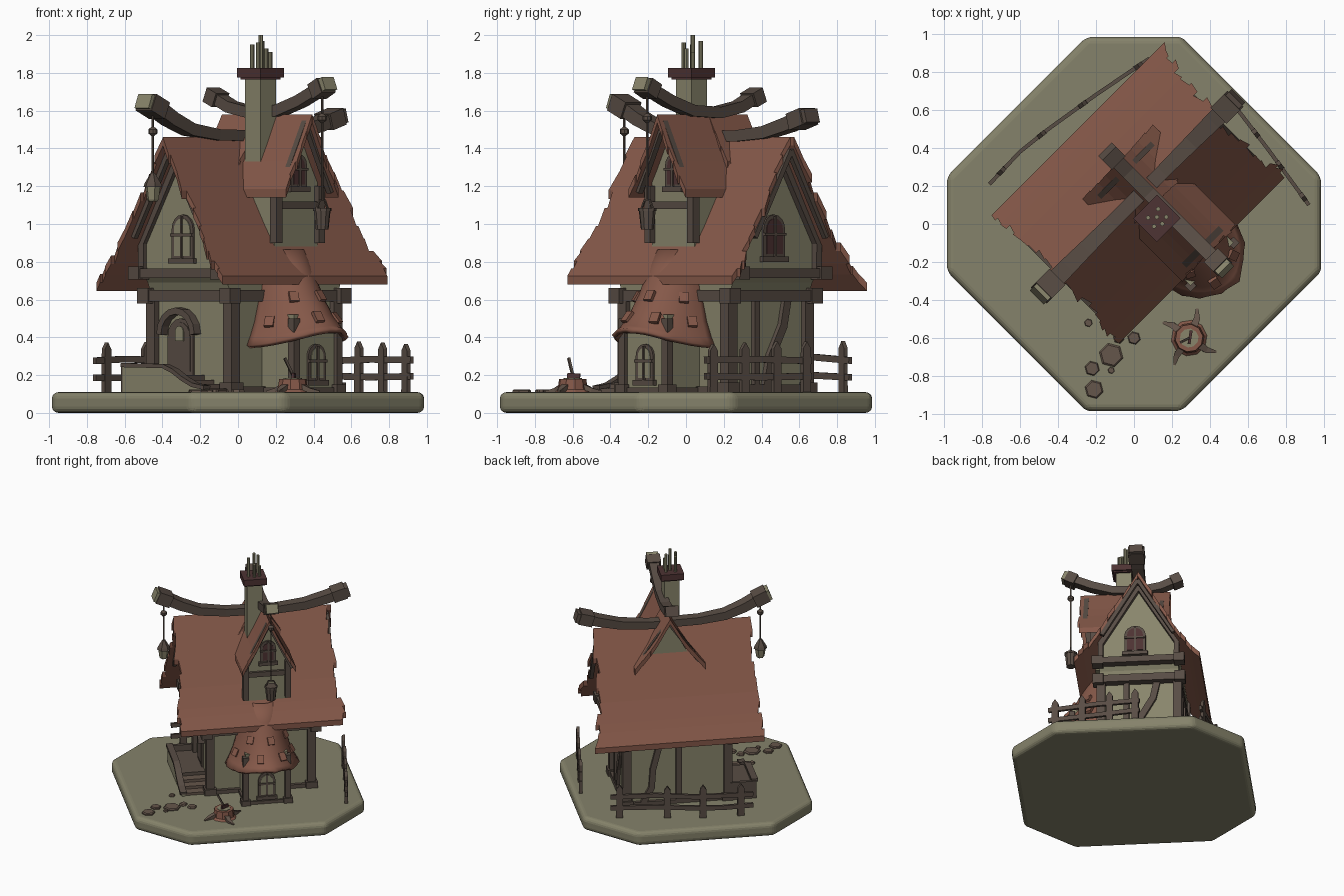
import bpy, bmesh, math, random
from mathutils import Vector, Matrix

if "Cube" in bpy.data.objects:
    bpy.data.objects.remove(bpy.data.objects["Cube"])
random.seed(4)
# The house is laid out square in a local frame, then turned 45 degrees
ROT = Matrix.Rotation(math.radians(45), 4, 'Z')

def mat(name, r, g, b):
    m = bpy.data.materials.new(name)
    m.diffuse_color = (r, g, b, 1)
    m.use_nodes = True
    m.node_tree.nodes["Principled BSDF"].inputs["Base Color"].default_value = m.diffuse_color
    return m
WALL = mat("olive_plaster", .25, .235, .148)
ROOF = mat("red_brown_shingle", .235, .098, .066)
WOOD = mat("dark_timber", .098, .073, .058)
PLUM = mat("plum_brown", .075, .033, .033)
STONE = mat("brown_stone", .13, .092, .07)
GREEN = mat("moss_ground", .235, .225, .145)

def loc(x, y):  # world to local plan coordinates
    return (x + y) / 2 ** .5, (y - x) / 2 ** .5

def mesh(name, verts, faces, m, smooth=False):
    bm = bmesh.new()
    vs = [bm.verts.new(ROT @ Vector(v)) for v in verts]
    for f in faces:
        bm.faces.new([vs[i] for i in f])
    bmesh.ops.recalc_face_normals(bm, faces=bm.faces)
    me = bpy.data.meshes.new(name)
    bm.to_mesh(me)
    bm.free()
    me.materials.append(m)
    if smooth:
        for p in me.polygons:
            p.use_smooth = True
    ob = bpy.data.objects.new(name, me)
    bpy.context.collection.objects.link(ob)
    return ob

def loft(name, rings, m):
    n = len(rings[0])
    fs = [(k*n+i, k*n+(i+1) % n, (k+1)*n+(i+1) % n, (k+1)*n+i) for k in range(len(rings)-1) for i in range(n)]
    fs += [tuple(range(n)), tuple(range((len(rings)-1)*n, len(rings)*n))]
    return mesh(name, [v for r in rings for v in r], fs, m)

def prism(name, axis, poly, a, b, m):
    P = {'x': lambda p, t: (t, p[0], p[1]), 'y': lambda p, t: (p[0], t, p[1]), 'z': lambda p, t: (p[0], p[1], t)}[axis]
    return loft(name, [[P(p, t) for p in poly] for t in (a, b)], m)

def box(name, x0, x1, y0, y1, z0, z1, m):
    return prism(name, 'z', [(x0, y0), (x1, y0), (x1, y1), (x0, y1)], z0, z1, m)

def cyl(name, x, y, prof, n, m):
    return loft(name, [[(x + r*math.cos(6.2832*i/n), y + r*math.sin(6.2832*i/n), z) for i in range(n)] for r, z in prof], m)

def beam(name, pts, w, h, m, sc=None):
    pts = [Vector(p) for p in pts]
    up = Vector((0, 1, 0)) if abs((pts[-1]-pts[0]).normalized().z) > .9 else Vector((0, 0, 1))
    rings = []
    for i, p in enumerate(pts):
        t = (pts[min(i+1, len(pts)-1)] - pts[max(i-1, 0)]).normalized()
        s = t.cross(up).normalized()
        n = s.cross(t)
        k = sc[i] if sc else 1
        rings.append([p + s*w*k*a/2 + n*h*k*b/2 for a, b in ((-1, -1), (1, -1), (1, 1), (-1, 1))])
    return loft(name, rings, m)

def arch(c, z0, z1, w):
    h = z1 - w/2
    return [(c-w/2, z0), (c+w/2, z0)] + [(c + w/2*math.cos(a*math.pi/8), h + w/2*math.sin(a*math.pi/8)) for a in range(9)]

def window(name, axis, pos, out, c, z0, z1, w, glass=PLUM, bars=True):
    prism(name + "_frame", axis, arch(c, z0, z1, w), pos - out*.01, pos + out*.012, WOOD)
    prism(name + "_pane", axis, arch(c, z0+.02, z1-.02, w-.04), pos, pos + out*.016, glass)
    if bars:
        zm = z0 + (z1-z0)*.55
        for a, b, d, e in ((c-.007, c+.007, z0, z1-.01), (c-w/2, c+w/2, zm-.007, zm+.007), (c-w*.6, c+w*.6, z0-.02, z0+.008)):
            prism(name + "_bar", axis, [(a, d), (b, d), (b, e), (a, e)], pos, pos + out*.024, WOOD)

def slope(name, axis, ridge, sign, prof, t0, t1, jit, rows=10, th=.045):
    # roof side made of courses with ragged ends
    def at(f):
        f *= len(prof) - 1
        i = min(int(f), len(prof)-2)
        return [prof[i][k] + (prof[i+1][k]-prof[i][k])*(f-i) for k in (0, 1)]
    vs, fs = [], []
    for r in range(rows):
        a, b = random.uniform(-jit, jit), random.uniform(-jit, jit)
        for q in (0, 1):
            d, z = at((r+q)/rows)
            fl = .05*((r+q)/rows)**2 if jit > .01 else 0
            for t in (t0 - fl + a*(.4+q), t1 + fl + b*(.4+q)):
                for dz in (0, -th):
                    o = ridge + sign*d
                    vs.append((t, o, z+dz) if axis == 'x' else (o, t, z+dz))
        k = 8*r
        fs += [tuple(k+i for i in f) for f in ((0, 2, 6, 4), (1, 3, 7, 5), (0, 1, 5, 4), (2, 3, 7, 6), (0, 2, 3, 1), (4, 6, 7, 5))]
    return mesh(name, vs, fs, ROOF)

# Ground slab, a square with cut corners and soft edges
oct_pts = [(.25, -.985), (.985, -.25), (.985, .25), (.25, .985), (-.25, .985), (-.985, .25), (-.985, -.25), (-.25, -.985)]
base = prism("ground_slab", 'z', [loc(*p) for p in oct_pts], 0, .11, GREEN)
bv = base.modifiers.new("soft", 'BEVEL')
bv.width, bv.segments = .035, 4

# Walls: lower storey, flared jetty and gabled upper storey
YC, XL, XR, YF, YB = .088, -.25, .52, -.2, .375
box("lower_walls", XL, XR, YF, YB, .1, .66, WALL)
loft("jetty", [[(XL-e, YF-.01), (XR+e, YF-.01), (XR+e, YB+.01), (XL-e, YB+.01)] and
     [(x, y, z) for x, y in ((XL-e, YF-.01), (XR+e, YF-.01), (XR+e, YB+.01), (XL-e, YB+.01))] for e, z in ((.02, .64), (.04, .69), (.08, .74))], WALL)
prism("upper_walls", 'x', [(YF, .74), (YB, .74), (YB, .90), (YC, 1.39), (YF, .90)], XL-.08, XR+.07, WALL)
for s, x in ((-1, XL), (1, XR)):
    for z0, z1, e in ((.59, .65, .03), (.715, .765, .1)):
        box("jetty_beam", x+s*e-.03, x+s*e+.03, YF-.04, YB+.04, z0, z1, WOOD)
        for y in (YF-.02, YB+.02):
            box("beam_end", x+s*e-.04, x+s*e+.04, y-.04, y+.04, z0-.01, z1+.01, WOOD)
    box("end_sill", x-.03, x+.03, YF, YB, .1, .15, WOOD)
    xg = x + s*.085
    for k in (-1, 1):
        beam("gable_trim", [(xg, YC+k*.285, .75), (xg, YC+k*.285, .90), (xg, YC+k*.13, 1.16), (xg, YC, 1.38)], .04, .04, WOOD)
        beam("roof_strut", [(x+s*.17, YC+k*.27, .93), (x+s*.17, YC, 1.39)], .03, .03, WOOD)
    for y in (YF, YB):
        box("corner_post", x-.032, x+.032, y-.032, y+.032, .1, .6, WOOD)
        box("post_foot", x-.045, x+.045, y-.045, y+.045, .1, .16, WOOD)
for y in (YF, YB):
    box("side_plate", XL, XR, y-.03, y+.03, .59, .65, WOOD)
    box("side_sill", XL, XR, y-.025, y+.025, .1, .14, WOOD)
box("back_post", .1, .145, YB-.02, YB+.025, .1, .6, WOOD)
beam("back_brace", [(.40, YB, .12), (.33, YB, .25), (.32, YB, .4), (.27, YB, .6)], .045, .05, WOOD)
beam("end_brace", [(XR, .06, .12), (XR, .10, .3), (XR, .19, .46), (XR, .22, .6)], .05, .05, WOOD)
box("end_post", XR-.02, XR+.025, -.03, .01, .1, .6, WOOD)
window("left_gable_window", 'x', XL-.08, -1, .075, .81, 1.05, .16, WALL)
window("right_gable_window", 'x', XR+.07, 1, .06, .82, 1.05, .16)

# Main roof
slope("main_roof_front", 'x', YC, -1, [(0, 1.46), (.14, 1.225), (.28, .99), (.39, .825), (.475, .725)], -.47, .70, .022)
slope("main_roof_back", 'x', YC, 1, [(0, 1.46), (.14, 1.215), (.28, .97), (.39, .80), (.475, .69)], -.47, .72, .022)

# Cross gable with front and back dormers
CX = .17
prism("front_dormer_wall", 'y', [(CX-.16, .84), (CX+.16, .84), (CX+.16, 1.22), (CX, 1.52), (CX-.16, 1.22)], -.265, .03, WALL)
prism("back_dormer_wall", 'y', [(CX-.21, 1.15), (CX+.21, 1.15), (CX, 1.52)], .0, .2, WALL)
for s in (-1, 1):
    slope("dormer_roof_front", 'y', CX, s, [(0, 1.58), (.10, 1.37), (.205, 1.185)], -.385, .02, .008, 5)
    slope("dormer_roof_back", 'y', CX, s, [(0, 1.58), (.12, 1.37), (.27, 1.19)], .0, .29, .008, 5)
    box("dormer_post", CX+s*.16-.022, CX+s*.16+.022, -.30, -.25, .90, 1.2, WOOD)
    beam("dormer_barge", [(CX+s*.185, -.34, 1.17), (CX, -.34, 1.54)], .035, .035, WOOD)
    beam("back_barge", [(CX+s*.23, .23, 1.2), (CX, .23, 1.53)], .03, .035, WOOD)
box("dormer_rail", CX-.18, CX+.18, -.285, -.25, 1.08, 1.12, WOOD)
window("dormer_window", 'y', -.265, -1, CX+.01, 1.19, 1.37, .12)

# Ridge beams, upswept with chunky caps
beam("main_ridge_beam", [(-.54, YC, 1.62), (-.42, YC, 1.555), (-.28, YC, 1.5), (-.08, YC, 1.472), (.3, YC, 1.465),
     (.52, YC, 1.485), (.68, YC, 1.525), (.79, YC, 1.56)], .085, .065, WOOD, [1.15, 1.1, 1, .9, .9, 1, 1.1, 1.15])
beam("main_beam_cap_left", [(-.60, YC, 1.645), (-.50, YC, 1.60)], .12, .095, WOOD)
beam("main_beam_tip_left", [(-.62, YC, 1.652), (-.59, YC, 1.64)], .105, .08, WALL)
beam("main_beam_cap_right", [(.73, YC, 1.54), (.83, YC, 1.57)], .12, .09, WOOD)
beam("main_beam_tip_right", [(.82, YC, 1.565), (.855, YC, 1.575)], .1, .075, WOOD)
beam("cross_ridge_beam", [(CX, .33, 1.67), (CX, .22, 1.62), (CX, .06, 1.59), (CX, -.14, 1.60), (CX, -.3, 1.65), (CX, -.46, 1.72)], .075, .06, WOOD)
beam("cross_cap_back", [(CX, .30, 1.655), (CX, .37, 1.685)], .1, .08, WOOD)
beam("cross_cap_front", [(CX, -.42, 1.70), (CX, -.49, 1.735)], .105, .085, WOOD)
beam("cross_tip_front", [(CX, -.485, 1.732), (CX, -.515, 1.745)], .09, .07, WALL)

# Chimney with collar and pipes
HX, HY = .106, -.064
prism("chimney_stack", 'z', [(HX+a*.058, HY+b*.058) for a, b in ((-1, -1), (1, -1), (1, 1), (-1, 1))], 1.3, 1.79, WALL)
for w, z0, z1 in ((.075, 1.765, 1.785), (.088, 1.775, 1.825)):
    box("chimney_collar", HX-w, HX+w, HY-w, HY+w, z0, z1, PLUM)
for dx, dy, z in ((-.04, -.02, 1.96), (0, -.04, 1.93), (.04, -.03, 1.91), (-.03, .035, 1.95), (.005, .005, 2.0), (.04, .03, 1.97)):
    cyl("chimney_pipe", HX+dx, HY+dy, [(.012, 1.82), (.012, z)], 8, WALL)

# Bay with bell-shaped roof
box("bay_walls", -.02, .30, -.44, YF, .1, .52, WALL)
for x in (-.02, .30):
    box("bay_post", x-.022, x+.022, -.462, -.418, .1, .5, WOOD)
    box("bay_foot", x-.035, x+.035, -.475, -.405, .1, .15, WOOD)
    box("bay_side_sill", x-.015, x+.015, -.44, YF, .1, .135, WOOD)
box("bay_sill", -.02, .30, -.455, -.43, .1, .135, WOOD)
box("bay_lintel", -.02, .30, -.455, -.43, .42, .46, WOOD)
window("bay_window", 'y', -.44, -1, .14, .165, .365, .13, WALL)
N, vs, BX = 24, [], .14
bell = [(.11, .10, .86), (.145, .175, .74), (.17, .235, .62), (.205, .31, .51), (.24, .37, .45), (.27, .405, .435)]
for k, (a, b, z) in enumerate(bell):
    for i in range(N+1):
        t = math.pi*(1 + i/N)
        j = 1 + (random.uniform(-.03, .03) if k == 5 else 0)
        vs.append((BX + a*j*math.cos(t), -.19 + b*j*math.sin(t), z - .085*(k/5)**2*math.cos(t)**2))
bay = mesh("bay_roof", vs, [(k*(N+1)+i, k*(N+1)+i+1, (k+1)*(N+1)+i+1, (k+1)*(N+1)+i) for k in range(5) for i in range(N)], ROOF, True)
so = bay.modifiers.new("thick", 'SOLIDIFY')
so.thickness, so.offset = .025, 0
for t, k in ((200, 3), (232, 2), (255, 3), (280, 2), (300, 3), (330, 2), (340, 3)):
    a, b, z = bell[k]
    c, s = math.cos(math.radians(t)), math.sin(math.radians(t))
    z -= .085*(k/5)**2*c*c
    beam("loose_shingle", [(BX+a*c*1.03, -.19+b*s*1.03, z+.025), (BX+a*c*1.17, -.19+b*s*1.17, z-.025)], .05, .02, ROOF)

# Door, hood and porch steps with curved side wall
window("door", 'x', XL, -1, .17, .2, .5, .19, WOOD, False)
prism("door_light", 'x', arch(.17, .38, .46, .06), XL-.005, XL-.022, WALL)
beam("door_hood", [(XL-.02, .17+.125*math.cos(a*math.pi/8), .415+.125*math.sin(a*math.pi/8)) for a in range(9)], .06, .035, WOOD)
rail = [(.40, .245), (.09, .24), (.02, .215), (-.05, .175), (-.13, .14), (-.22, .125)]
prism("porch_side", 'x', [(-.22, .1), (.40, .1)] + rail, -.465, -.44, WALL)
beam("porch_rail", [(-.453, y, z+.008) for y, z in rail], .05, .022, WOOD)
box("porch_floor", -.45, XL, .0, .40, .1, .2, WOOD)
for i in range(3):
    box("porch_step", -.45, XL, -.21+.07*i, .02, .1, .13+.022*i, STONE)
box("porch_end", -.465, XL, .385, .41, .1, .25, WOOD)

# Hanging lantern and bucket
def hang(name, x, y, z0, z1, bead):
    beam(name + "_rope", [(x, y, z0), (x, y, z1)], .009, .009, WOOD)
    cyl(name + "_bead", x, y, [(.008, bead-.024), (.024, bead-.01), (.024, bead+.01), (.008, bead+.024)], 8, WOOD)
hang("lantern", -.55, YC, 1.25, 1.61, 1.49)
cyl("lantern_body", -.55, YC, [(.025, 1.12), (.032, 1.13), (.042, 1.2)], 6, WALL)
cyl("lantern_top", -.55, YC, [(.052, 1.195), (.045, 1.215), (.012, 1.27)], 6, WOOD)
hang("bucket", CX, -.46, 1.13, 1.70, 1.56)
cyl("bucket_body", CX, -.46, [(.034, .97), (.045, 1.07), (.049, 1.07), (.049, 1.085)], 10, WOOD)
beam("bucket_handle", [(CX-.042, -.46, 1.08), (CX-.02, -.46, 1.125), (CX+.02, -.46, 1.125), (CX+.042, -.46, 1.08)], .01, .01, WOOD)

# Fences: pointed posts and two rails along each plan path
def fence(path, posts):
    path = [Vector(loc(*p)) for p in path]
    for z in (.195, .285):
        beam("fence_rail", [(p.x, p.y, z + random.uniform(-.01, .01)) for p in path], .02, .035, WOOD)
    for f in posts:
        f *= len(path) - 1
        i = min(int(f), len(path)-2)
        p, d = path[i].lerp(path[i+1], f-i), (path[i+1]-path[i]).normalized()
        q = Vector((-d.y, d.x))*.012
        h = random.uniform(.33, .345)
        prof = [(-.026, .1), (.026, .1), (.024, h), (0, h+.035), (-.024, h)]
        loft("fence_post", [[(p.x+d.x*a+o.x, p.y+d.y*a+o.y, z) for a, z in prof] for o in (q, -q)], WOOD)
fence([(-.76, .21), (-.60, .38), (-.45, .50), (-.2, .68), (.08, .87)], (.1, .44, .68, .95))
fence([(.50, .66), (.70, .40), (.92, .10)], (.05, .35, .65, .93))

# Stump with roots and hatchet
sx, sy = loc(.29, -.60)
cyl("stump", sx, sy, [(.10, .105), (.08, .125), (.073, .18)], 10, ROOF)
cyl("stump_top", sx, sy, [(.05, .178), (.05, .184)], 10, WALL)
for a in (.4, 1.7, 3.3, 4.9):
    c, s = math.cos(a), math.sin(a)
    beam("stump_root", [(sx+c*.06, sy+s*.06, .14), (sx+c*.11, sy+s*.11, .12), (sx+c*.16-s*.02, sy+s*.16+c*.02, .112)], .04, .03, STONE, [1, .8, .3])
beam("hatchet_handle", [(sx, sy, .2), (sx-.045, sy+.015, .29)], .013, .013, WOOD)
beam("hatchet_head", [(sx-.02, sy-.02, .195), (sx+.035, sy+.02, .19)], .015, .035, PLUM)

# Stepping stones and pebbles
for x, y, r in ((-.21, -.87, .05), (-.22, -.76, .04), (-.12, -.69, .065), (0, -.60, .035), (-.12, -.77, .018), (-.24, -.52, .022), (-.08, -.6, .03)):
    px, py = loc(x, y)
    ob = cyl("stepping_stone", px, py, [(r, .1), (r, .118), (r*.85, .125)], 6, STONE)
